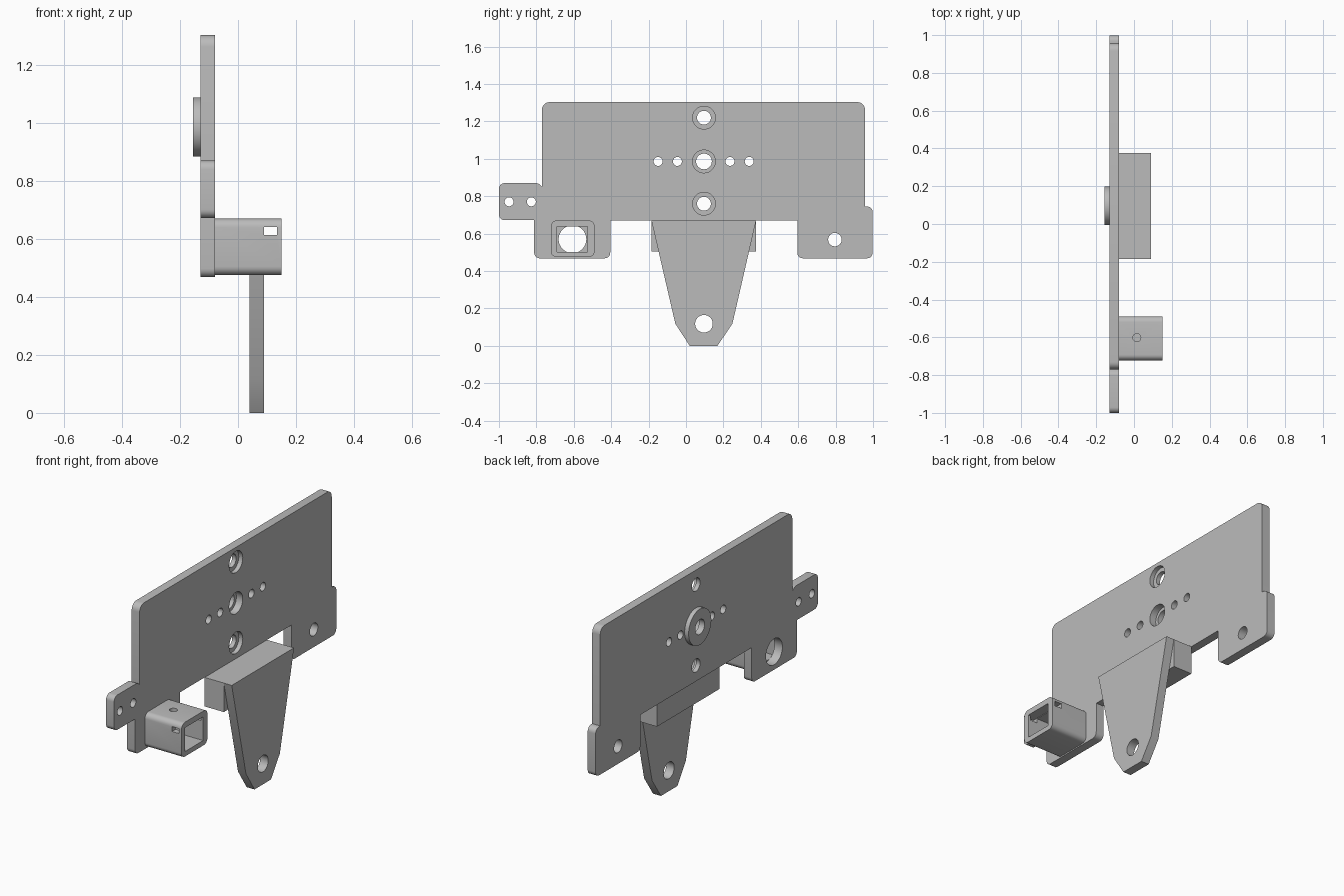
import bpy, bmesh
from math import sin, cos, pi, radians
from mathutils import Vector

if "Cube" in bpy.data.objects:
    bpy.data.objects.remove(bpy.data.objects["Cube"], do_unlink=True)

grey = bpy.data.materials.new("plain grey")
grey.use_nodes = True
grey.diffuse_color = (0.5, 0.5, 0.5, 1)
grey.node_tree.nodes["Principled BSDF"].inputs["Base Color"].default_value = (0.5, 0.5, 0.5, 1)

MID_Y, MID_Z = 0.096, 0.986
BACK, FACE = -0.13, -0.08


def rounded(corners, steps=6):
    """Round each (y, z, radius) corner with an arc-like curve."""
    out = []
    n = len(corners)
    for i, (y, z, r) in enumerate(corners):
        p = Vector((y, z))
        if r == 0:
            out.append(p)
            continue
        a = (Vector(corners[i - 1][:2]) - p).normalized()
        b = (Vector(corners[(i + 1) % n][:2]) - p).normalized()
        for k in range(steps + 1):
            t = k / steps * pi / 2
            out.append(p + a * r * (1 - sin(t)) + b * r * (1 - cos(t)))
    return out


def rect(y0, y1, z0, z1, r=0):
    return rounded([(y0, z0, r), (y1, z0, r), (y1, z1, r), (y0, z1, r)])


def circle(y, z, r, n=40):
    return [Vector((y + r * cos(2 * pi * k / n), z + r * sin(2 * pi * k / n))) for k in range(n)]


def prism(name, outline, lo, hi, axis="x"):
    """Extrude a 2D outline along x (outline in y, z) or z (outline in x, y)."""
    bm = bmesh.new()
    place = (lambda p: (lo, p.x, p.y)) if axis == "x" else (lambda p: (p.x, p.y, lo))
    face = bm.faces.new([bm.verts.new(place(p)) for p in outline])
    ext = bmesh.ops.extrude_face_region(bm, geom=[face])
    step = (hi - lo, 0, 0) if axis == "x" else (0, 0, hi - lo)
    bmesh.ops.translate(bm, vec=step, verts=[v for v in ext["geom"] if isinstance(v, bmesh.types.BMVert)])
    bmesh.ops.recalc_face_normals(bm, faces=bm.faces)
    mesh = bpy.data.meshes.new(name)
    bm.to_mesh(mesh)
    bm.free()
    mesh.materials.append(grey)
    ob = bpy.data.objects.new(name, mesh)
    bpy.context.collection.objects.link(ob)
    return ob


def select(ob):
    bpy.ops.object.select_all(action="DESELECT")
    ob.select_set(True)
    bpy.context.view_layer.objects.active = ob


def combine(ob, tool, operation="DIFFERENCE"):
    """Apply a boolean and discard the tool object."""
    tool.hide_render = True
    mod = ob.modifiers.new("cut", "BOOLEAN")
    mod.operation, mod.solver, mod.object = operation, "EXACT", tool
    select(ob)
    bpy.ops.object.modifier_apply(modifier=mod.name)
    bpy.data.objects.remove(tool, do_unlink=True)


def drill(ob, y, z, r, lo=-0.3, hi=0.3):
    combine(ob, prism("drill", circle(y, z, r), lo, hi))


# Main plate with side arm and two lower tabs
plate = prism("main_plate", rounded([
    (-0.77, 1.303, 0.04), (-0.77, 0.85, 0), (-0.79, 0.87, 0.01),
    (-1.0, 0.87, 0.03), (-1.0, 0.672, 0.03), (-0.812, 0.672, 0),
    (-0.812, 0.468, 0.03), (-0.405, 0.468, 0.03), (-0.405, 0.67, 0),
    (0.595, 0.67, 0), (0.595, 0.468, 0.03), (0.998, 0.468, 0.03),
    (0.998, 0.745, 0.03), (0.957, 0.745, 0), (0.957, 1.303, 0.04)]), BACK, FACE)

# Raised round boss behind the plate
combine(plate, prism("boss", circle(MID_Y, MID_Z, 0.102, 64), -0.155, -0.12), "UNION")

# Counterbored centre holes
for z, r, depth in ((1.22, 0.037, 0.025), (MID_Z, 0.042, 0.04), (0.76, 0.037, 0.025)):
    drill(plate, MID_Y, z, r)
    drill(plate, MID_Y, z, 0.061, FACE - depth, 0)

# Small row holes, arm holes, tab hole and socket opening
for y in (-0.149, -0.046, 0.235, 0.338):
    drill(plate, y, MID_Z, 0.024)
for y in (-0.946, -0.827):
    drill(plate, y, 0.77, 0.024)
drill(plate, 0.796, 0.568, 0.036)
drill(plate, -0.607, 0.57, 0.074)

# Hollow socket box with side slots and a top hole
socket = prism("socket_box", rect(-0.722, -0.489, 0.475, 0.67, 0.03), FACE, 0.15)
combine(socket, prism("cavity", rect(-0.689, -0.527, 0.503, 0.638), -0.2, 0.2))
combine(socket, prism("slot", rect(-0.8, -0.4, 0.613, 0.641), 0.09, 0.135))
combine(socket, prism("top_hole", circle(0.015, -0.602, 0.021, 24), 0.6, 0.8, "z"))

# Cross block and tapered hanging leg
block = prism("cross_block", rect(-0.185, 0.375, 0.505, 0.67), FACE, 0.04)
leg = prism("tapered_leg", rounded([
    (-0.185, 0.67, 0), (-0.057, 0.118, 0), (0.02, 0, 0),
    (0.168, 0, 0), (0.248, 0.118, 0), (0.375, 0.67, 0)]), 0.04, 0.09)
drill(leg, MID_Y, 0.118, 0.047)

for ob in (plate, socket, block, leg):
    select(ob)
    bpy.ops.object.shade_smooth_by_angle(angle=radians(30))
